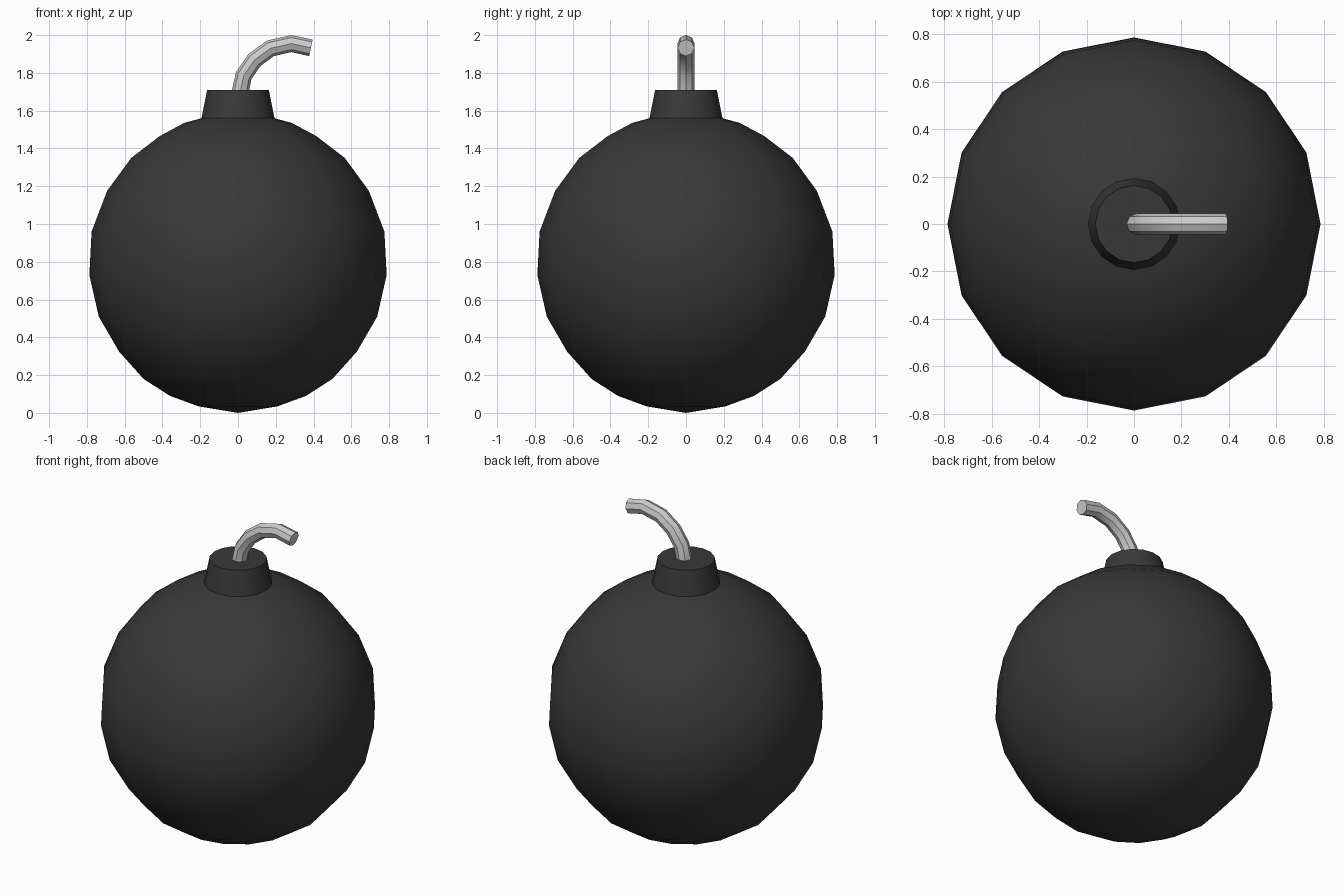
import bpy, math
from mathutils import Vector

if "Cube" in bpy.data.objects:
    bpy.data.objects.remove(bpy.data.objects["Cube"])


def skin(name, rings, cap_start=False, cap_end=False, material=None):
    """Join equal-sized rings of points into a smooth tube, optionally capped."""
    n = len(rings[0])
    verts = [p for ring in rings for p in ring]
    faces = []
    for r in range(len(rings) - 1):
        for i in range(n):
            j = (i + 1) % n
            faces.append((r * n + i, r * n + j, (r + 1) * n + j, (r + 1) * n + i))
    if cap_start:
        faces.append(tuple(reversed(range(n))))
    if cap_end:
        faces.append(tuple(range(len(verts) - n, len(verts))))
    mesh = bpy.data.meshes.new(name)
    mesh.from_pydata(verts, [], faces)
    obj = bpy.data.objects.new(name, mesh)
    bpy.context.collection.objects.link(obj)
    if material:
        mesh.materials.append(material)
    bpy.ops.object.select_all(action='DESELECT')
    obj.select_set(True)
    bpy.context.view_layer.objects.active = obj
    bpy.ops.object.mode_set(mode='EDIT')
    bpy.ops.mesh.select_all(action='SELECT')
    bpy.ops.mesh.remove_doubles(threshold=0.0001)
    bpy.ops.object.mode_set(mode='OBJECT')
    bpy.ops.object.shade_smooth_by_angle(angle=math.radians(40))
    return obj


def lathe(profile, sides=16):
    """Rings of points around z for each (radius, height)."""
    step = 2 * math.pi / sides
    return [[(r * math.cos(i * step), r * math.sin(i * step), z) for i in range(sides)]
            for r, z in profile]


black = bpy.data.materials.new("black_iron")
black.diffuse_color = (0.04, 0.04, 0.04, 1)
black.use_nodes = True
black.node_tree.nodes["Principled BSDF"].inputs["Base Color"].default_value = black.diffuse_color

# Round body, open under the neck
body_profile = [(0, 0), (0.21, 0.035), (0.36, 0.09), (0.50, 0.18), (0.63, 0.325),
                (0.737, 0.51), (0.787, 0.73), (0.775, 0.96), (0.693, 1.175),
                (0.565, 1.35), (0.415, 1.465), (0.285, 1.535), (0.193, 1.56)]
skin("body", lathe(body_profile), material=black)

# Tapered neck with a flat top
skin("neck", lathe([(0.193, 1.56), (0.163, 1.71)]), cap_end=True, material=black)

# Curved fuse, swept along a path in the xz plane
path = [Vector((x, 0, z)) for x, z in
        [(0.012, 1.70), (0.03, 1.785), (0.087, 1.868), (0.172, 1.93),
         (0.282, 1.955), (0.386, 1.933)]]
radius, sides = 0.045, 8
rings = []
for k, p in enumerate(path):
    t = (path[min(k + 1, len(path) - 1)] - path[max(k - 1, 0)]).normalized()
    u = Vector((0, 1, 0))
    v = t.cross(u)
    rings.append([p + radius * (math.cos(a) * u + math.sin(a) * v)
                  for a in (2 * math.pi * i / sides for i in range(sides))])
skin("fuse", rings, cap_end=True)
